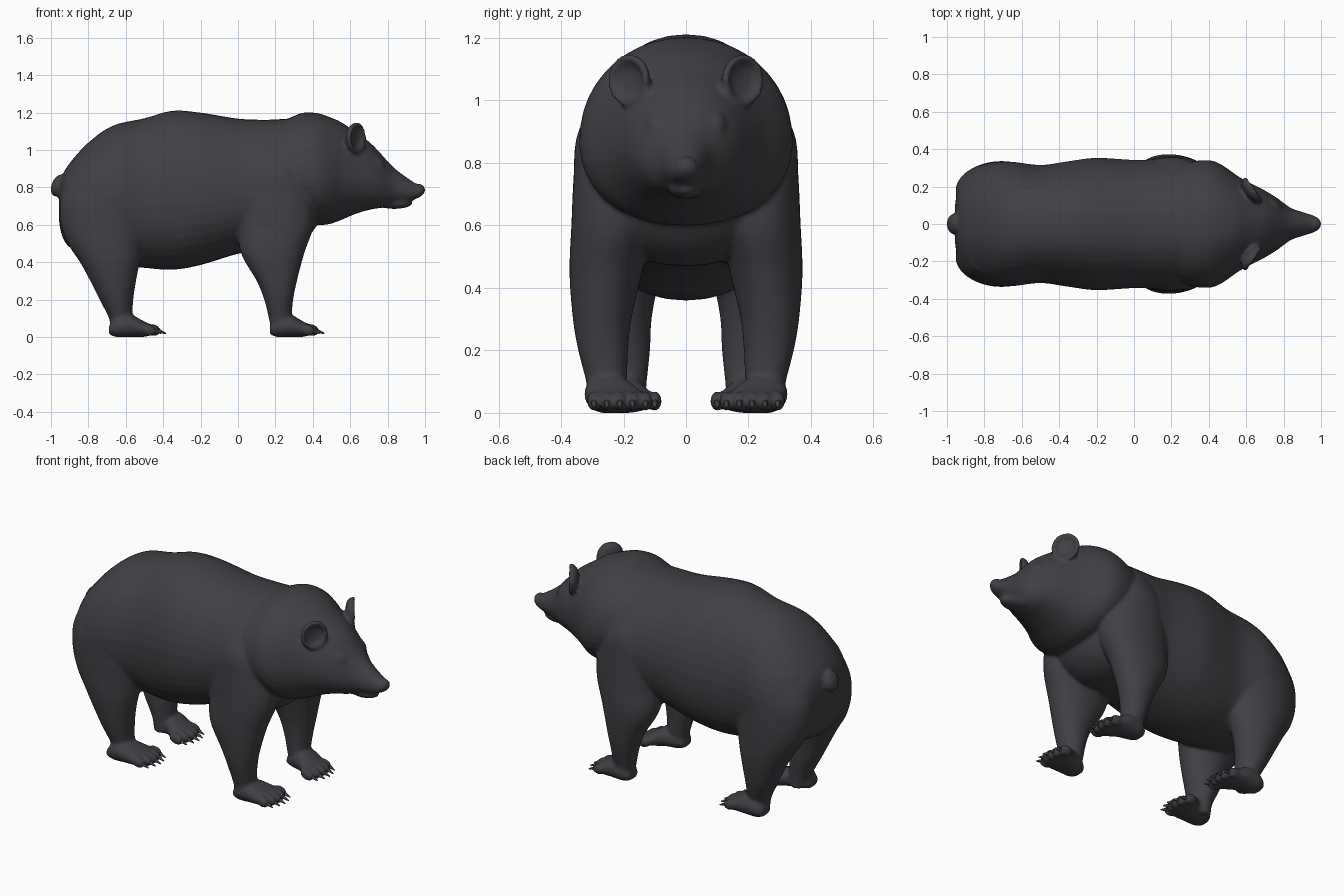
import bpy, bmesh, math
from mathutils import Matrix, Vector

if "Cube" in bpy.data.objects:
    bpy.data.objects.remove(bpy.data.objects["Cube"])

fur = bpy.data.materials.new("charcoal_fur")
fur.diffuse_color = (0.052, 0.050, 0.058, 1)
fur.use_nodes = True
fur.node_tree.nodes["Principled BSDF"].inputs["Base Color"].default_value = fur.diffuse_color


def catmull(a, b, c, d, t):
    return [0.5 * (2 * q + (r - p) * t + (2 * p - 5 * q + 4 * r - s) * t * t
                   + (3 * q - p - 3 * r + s) * t ** 3) for p, q, r, s in zip(a, b, c, d)]


def loft(bm, axis, keys, mat=None, seg=40, sub=5, power=2.15, pear=0):
    """Closed tube through rings (t, u0, u1, v0, v1): axis x has u=y v=z, axis z has u=x v=y."""
    rows = []
    n = len(keys)
    for i in range(n - 1):
        k = [keys[max(i - 1, 0)], keys[i], keys[i + 1], keys[min(i + 2, n - 1)]]
        rows += [catmull(*k, j / sub) for j in range(sub)]
    rows.append(keys[-1])
    rings = []
    for t, u0, u1, v0, v1 in rows:
        ring = []
        for s in range(seg):
            c, q = math.cos(2 * math.pi * s / seg), math.sin(2 * math.pi * s / seg)
            sv = math.copysign(abs(q) ** (2 / power), q)
            u = (u0 + u1) / 2 + (u1 - u0) / 2 * math.copysign(abs(c) ** (2 / power), c) * (1 - pear * sv)
            v = (v0 + v1) / 2 + (v1 - v0) / 2 * sv
            p = Vector((t, u, v) if axis == "x" else (u, v, t))
            ring.append(bm.verts.new(mat @ p if mat else p))
        rings.append(ring)
    for a, b in zip(rings, rings[1:]):
        for s in range(seg):
            bm.faces.new((a[s], a[(s + 1) % seg], b[(s + 1) % seg], b[s]))
    bm.faces.new(rings[0])
    bm.faces.new(rings[-1])


def blob(bm, centre, radii, tilt=0):
    m = Matrix.Translation(centre) @ Matrix.Rotation(tilt, 4, "Y") @ Matrix.Diagonal((*radii, 1))
    bmesh.ops.create_uvsphere(bm, u_segments=24, v_segments=16, radius=1, matrix=m)


def mirror_y(bm):
    d = bmesh.ops.duplicate(bm, geom=bm.verts[:] + bm.edges[:] + bm.faces[:])
    vs = [g for g in d["geom"] if isinstance(g, bmesh.types.BMVert)]
    bmesh.ops.scale(bm, vec=(1, -1, 1), verts=vs)


def finish(bm, name):
    bmesh.ops.recalc_face_normals(bm, faces=bm.faces[:])
    me = bpy.data.meshes.new(name)
    bm.to_mesh(me)
    bm.free()
    me.materials.append(fur)
    for p in me.polygons:
        p.use_smooth = True
    ob = bpy.data.objects.new(name, me)
    bpy.context.collection.objects.link(ob)
    return ob


def sym(rows):
    """Centred rings from (x, half width, bottom, top)."""
    return [(x, -w, w, b, t) for x, w, b, t in rows]


bm = bmesh.new()
claws = bmesh.new()

# Front leg and hind leg
loft(bm, "z", [(.02, .18, .27, .2, .31), (.1, .165, .285, .19, .32), (.2, .14, .295, .185, .345),
               (.3, .10, .315, .175, .362), (.45, .015, .355, .14, .373), (.6, 0, .405, .1, .367),
               (.75, 0, .40, .1, .36), (.9, .05, .35, .1, .345), (1.05, .1, .28, .1, .255)])
loft(bm, "z", [(.02, -.675, -.57, .13, .25), (.1, -.69, -.565, .125, .27), (.2, -.74, -.56, .115, .3),
               (.3, -.79, -.545, .11, .32), (.4, -.845, -.525, .09, .333), (.5, -.91, -.5, .05, .336),
               (.62, -.95, -.47, .02, .335), (.75, -.945, -.45, .02, .328), (.9, -.88, -.5, .02, .29)],
     power=2)

# Paws with toes and claws
for heel, dy, stretch in ((.17, 0, 1), (-.69, -.03, 1.06)):
    loft(bm, "x", [(heel + d * stretch, a + dy, b + dy, z0, z1) for d, a, b, z0, z1 in (
        (0, .21, .3, .015, .06), (.04, .19, .32, 0, .11), (.11, .165, .325, 0, .12),
        (.17, .13, .318, 0, .088), (.215, .12, .305, .01, .065))])
    for i in range(5):
        y = .13 + .041 * i + dy
        x = heel + (.222 - .006 * (i - 2) ** 2) * stretch
        blob(bm, (x, y, .038), (.045, .023, .031), .25)
        m = Matrix.Translation((x + .046, y, .028)) @ Matrix.Rotation(math.radians(110), 4, "Y")
        bmesh.ops.create_cone(claws, cap_ends=True, segments=10, radius1=.013, radius2=.003,
                              depth=.05, matrix=m)

# Cupped ear
ear = Matrix.Translation((.63, .18, 1.064)) @ Matrix.Rotation(math.radians(35), 4, "Z")
loft(bm, "x", [(t, -r, r, -r * 1.07, r * 1.07) for t, r in (
    (-.035, .02), (-.028, .055), (-.005, .077), (.014, .076), (.016, .062), (-.002, .046), (-.008, .01))],
    ear, power=2)

# Brow and eye
blob(bm, (.735, .085, .925), (.06, .045, .04), .7)
blob(bm, (.79, .082, .885), (.016, .014, .014))
mirror_y(bm)
mirror_y(claws)

# Torso
loft(bm, "x", sym([(-.957, .10, .62, .78), (-.94, .195, .54, .86), (-.9, .26, .48, .93),
                   (-.8, .315, .43, 1.04), (-.67, .333, .39, 1.13), (-.5, .315, .37, 1.17),
                   (-.35, .335, .36, 1.21), (-.2, .353, .385, 1.2), (0, .342, .445, 1.168),
                   (.15, .345, .468, 1.162), (.27, .325, .475, 1.165), (.37, .26, .53, 1.14),
                   (.45, .18, .64, 1.04)]), pear=.07)

# Ruff, head and upper muzzle
loft(bm, "x", sym([(.14, .25, .8, 1.09), (.22, .3, .72, 1.145), (.29, .325, .67, 1.178),
                   (.35, .338, .63, 1.2), (.42, .336, .603, 1.198), (.48, .308, .602, 1.18),
                   (.55, .258, .625, 1.15), (.62, .218, .655, 1.102), (.7, .178, .68, 1.045),
                   (.76, .142, .69, .985), (.8, .112, .7, .94), (.84, .085, .712, .9),
                   (.9, .064, .722, .855), (.95, .049, .738, .822), (.98, .036, .752, .81)]), pear=.1)

# Lower jaw, nose and tail
blob(bm, (.835, 0, .715), (.097, .056, .03))
blob(bm, (.967, 0, .786), (.034, .038, .034), .3)
blob(bm, (-.962, 0, .81), (.035, .055, .062), .35)

body = finish(bm, "bear_body")
fuse = body.modifiers.new("fuse", "REMESH")
fuse.mode = "VOXEL"
fuse.voxel_size = .0095
fuse.use_smooth_shade = True
soft = body.modifiers.new("soften", "SMOOTH")
soft.factor = .5
soft.iterations = 6

finish(claws, "claws")
